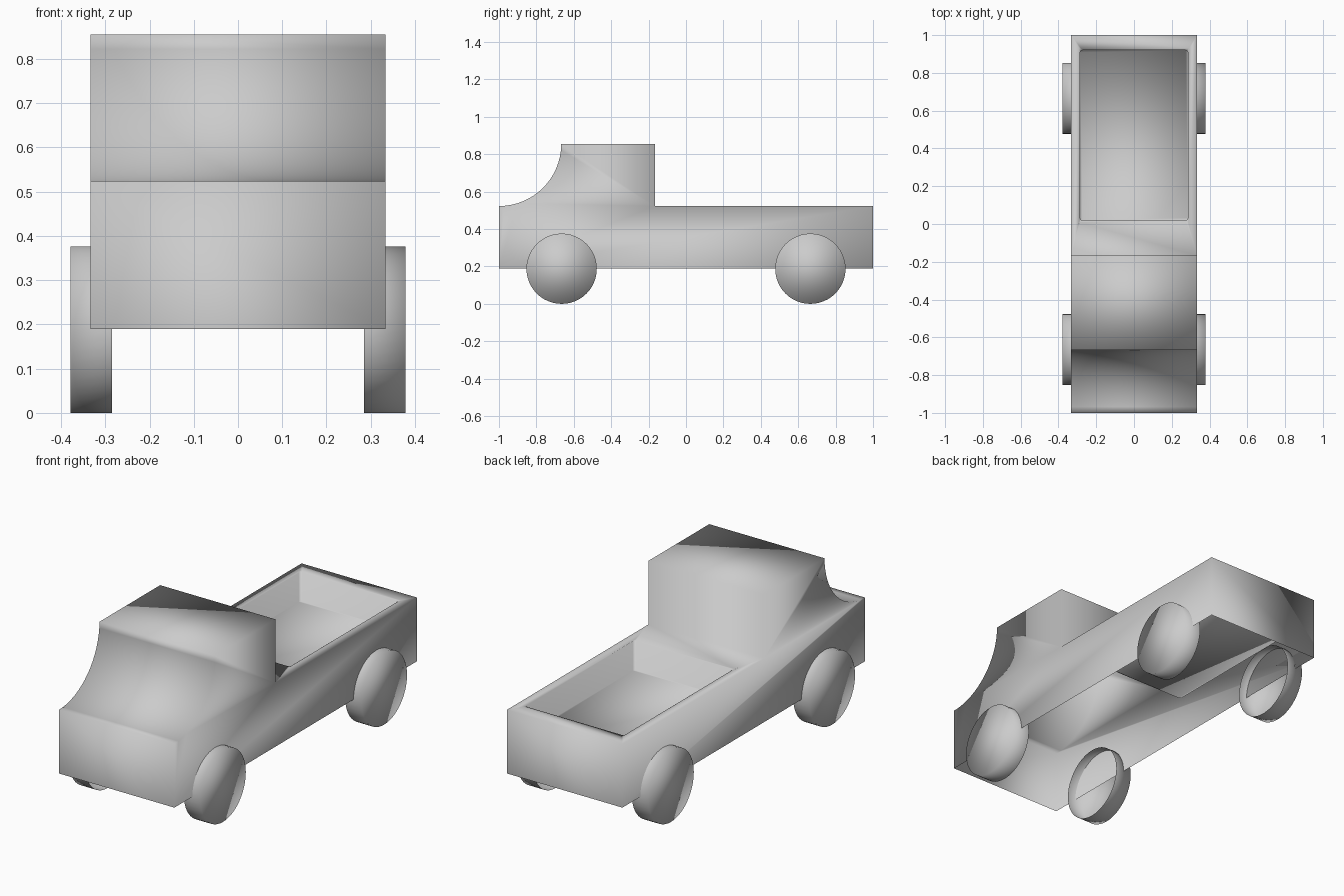
import bpy, bmesh
from math import cos, sin, pi, radians
from mathutils import Matrix, Vector

if "Cube" in bpy.data.objects:
    bpy.data.objects.remove(bpy.data.objects["Cube"])

HALF_W = 0.333   # half body width
DECK = 0.523     # height of bonnet and bed rim


def finish(bm, name):
    mesh = bpy.data.meshes.new(name)
    bm.to_mesh(mesh)
    bm.free()
    for p in mesh.polygons:
        p.use_smooth = True
    obj = bpy.data.objects.new(name, mesh)
    bpy.context.collection.objects.link(obj)
    return obj


# Body: side profile with a concave windscreen, swept across the width, open below
profile = [(-1, 0.19), (1, 0.19), (1, DECK), (-0.167, DECK), (-0.167, 0.855)]
STEPS = 16
for i in range(STEPS + 1):
    a = pi / 2 * i / STEPS
    profile.append((-1 + 0.333 * cos(a), 0.855 - 0.332 * sin(a)))

bm = bmesh.new()
left = [bm.verts.new((-HALF_W, y, z)) for y, z in profile]
right = [bm.verts.new((HALF_W, y, z)) for y, z in profile]
bm.faces.new(left)
bm.faces.new(right[::-1])
n = len(profile)
deck = None
for i in range(1, n):            # the underside (segment 0) stays open
    j = (i + 1) % n
    f = bm.faces.new((left[i], right[i], right[j], left[j]))
    if i == 2:
        deck = f
bmesh.ops.recalc_face_normals(bm, faces=bm.faces)

# Cargo bed: inset the rear deck, then sink it
bmesh.ops.inset_region(bm, faces=[deck], thickness=0.048, use_even_offset=True)
for v in deck.verts:
    v.co.y = 0.92 if v.co.y > 0.4 else 0.02
res = bmesh.ops.extrude_face_region(bm, geom=[deck])
floor_verts = [g for g in res["geom"] if isinstance(g, bmesh.types.BMVert)]
if deck.is_valid:
    bmesh.ops.delete(bm, geom=[deck], context='FACES_ONLY')
bmesh.ops.translate(bm, verts=floor_verts, vec=(0, 0, 0.37 - DECK))
corners = [e for v in floor_verts for e in v.link_edges
           if abs(e.verts[0].co.z - e.verts[1].co.z) > 0.05]
bmesh.ops.bevel(bm, geom=corners, offset=0.012, segments=3, profile=0.5, affect='EDGES')
finish(bm, "truck_body")


# Wheels: cups capped on the outside, open on the inside
def wheel(name, side, y):
    bm = bmesh.new()
    bmesh.ops.create_cone(bm, cap_ends=True, segments=48, radius1=0.188,
                          radius2=0.188, depth=0.094)
    inner = [f for f in bm.faces if f.normal.z < -0.9]
    bmesh.ops.delete(bm, geom=inner, context='FACES_ONLY')
    place = Matrix.Translation(Vector((side * 0.332, y, 0.188)))
    bm.transform(place @ Matrix.Rotation(radians(90 * side), 4, 'Y'))
    finish(bm, name)


for end, y in (("front", -0.665), ("rear", 0.665)):
    for label, side in (("left", -1), ("right", 1)):
        wheel(f"{end}_wheel_{label}", side, y)
